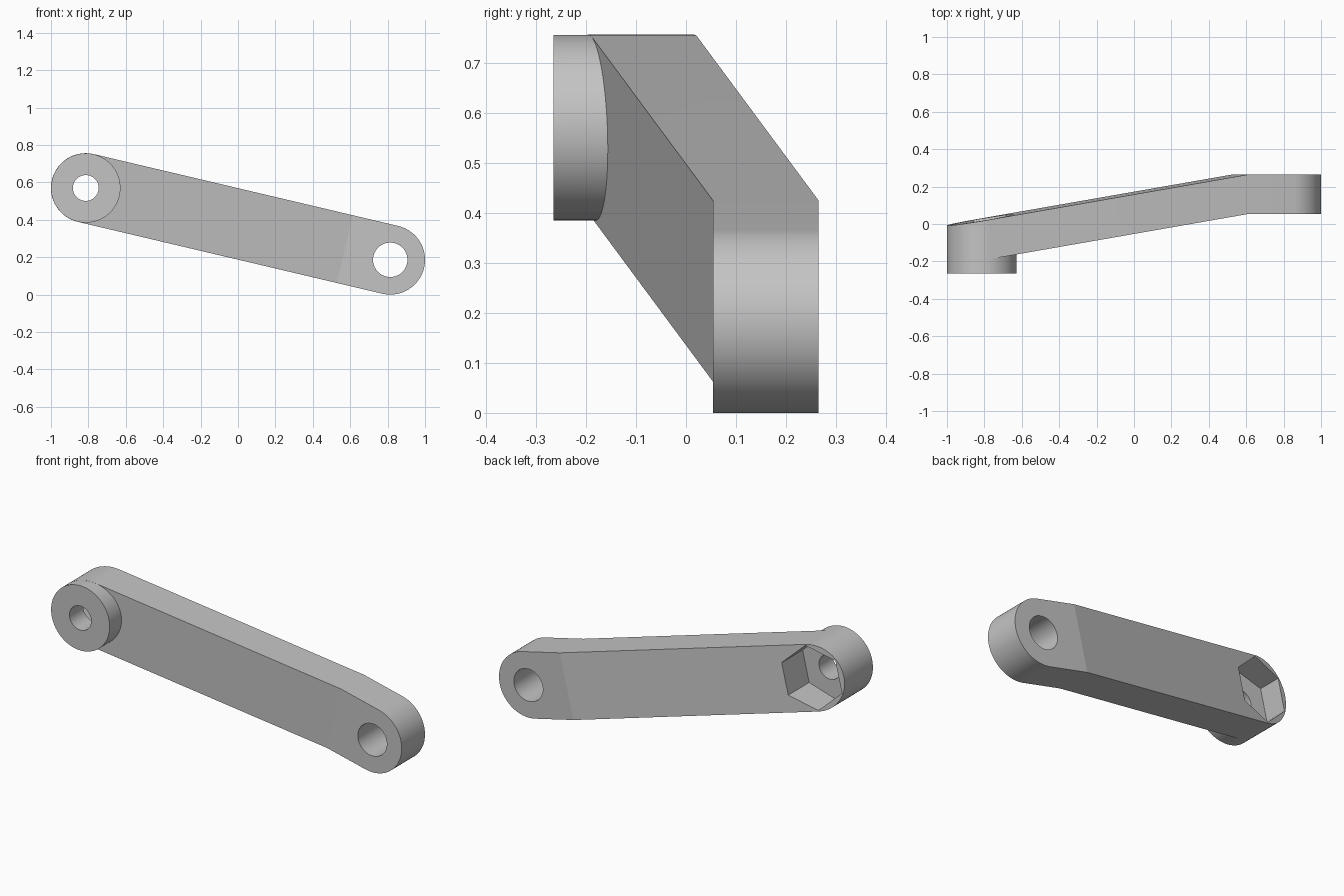
import bpy, bmesh
from math import pi, cos, sin, atan2, hypot
from mathutils import Vector, Matrix

default = bpy.data.objects.get("Cube")
if default:
    bpy.data.objects.remove(default, do_unlink=True)

# Main dimensions
RADIUS = 0.186
HIGH_END = Vector((-0.814, 0, 0.57))
LOW_END = Vector((0.814, 0, RADIUS))
FRONT, BACK = 0.054, 0.265
SLOPE = 0.17
SEGMENTS = 72
span = LOW_END - HIGH_END
LENGTH = span.length
TILT = atan2(-span.z, span.x)
BEND = LENGTH - 0.25      # distance along the arm where it starts to lean

steel = bpy.data.materials.new("grey_metal")
steel.use_nodes = True
colour = (0.55, 0.55, 0.55, 1)
steel.diffuse_color = colour
steel.node_tree.nodes["Principled BSDF"].inputs["Base Color"].default_value = colour


def arc(cx, radius, start, sweep, steps):
    return [(cx + radius * cos(start + sweep * i / steps),
             radius * sin(start + sweep * i / steps)) for i in range(steps + 1)]


def prism(name, outline, y0, y1, bend=False):
    """Extrude an outline, drawn along the arm's axis, from y0 to y1."""
    bm = bmesh.new()
    face = bm.faces.new([bm.verts.new((s, y0, t)) for s, t in outline])
    out = bmesh.ops.extrude_face_region(bm, geom=[face])
    for v in out["geom"]:
        if isinstance(v, bmesh.types.BMVert):
            v.co.y = y1
    if bend:
        bmesh.ops.bisect_plane(bm, geom=bm.verts[:] + bm.edges[:] + bm.faces[:],
                               plane_co=(BEND, 0, 0), plane_no=(1, 0, 0))
        for v in bm.verts:
            v.co.y += SLOPE * min(0, v.co.x - BEND)
    bmesh.ops.recalc_face_normals(bm, faces=bm.faces)
    bm.transform(Matrix.Translation(HIGH_END) @ Matrix.Rotation(TILT, 4, 'Y'))
    mesh = bpy.data.meshes.new(name)
    bm.to_mesh(mesh)
    bm.free()
    mesh.materials.append(steel)
    obj = bpy.data.objects.new(name, mesh)
    bpy.context.collection.objects.link(obj)
    return obj


def disc(name, cx, radius, y0, y1, sides=SEGMENTS, start=0):
    return prism(name, arc(cx, radius, start, 2 * pi, sides)[:-1], y0, y1)


def combine(target, tool, operation):
    mod = target.modifiers.new(tool.name, 'BOOLEAN')
    mod.operation, mod.solver, mod.object = operation, 'EXACT', tool
    bpy.context.view_layer.objects.active = target
    bpy.ops.object.modifier_apply(modifier=mod.name)
    bpy.data.objects.remove(tool, do_unlink=True)


# Bent arm with rounded ends
half = SEGMENTS // 2
outline = arc(LENGTH, RADIUS, -pi / 2, pi, half) + arc(0, RADIUS, pi / 2, pi, half)
arm = prism("crank_arm", outline, FRONT, BACK, bend=True)

# Round boss on the front of the high end
combine(arm, disc("boss", 0, RADIUS - 0.0005, -0.265, -0.06), 'UNION')

# Hexagonal pocket in the back, then the two through holes
combine(arm, disc("hex_pocket", 0, 0.18, -0.14, 0.4, 6, pi / 2), 'DIFFERENCE')
combine(arm, disc("small_hole", 0, 0.069, -0.5, 0.5), 'DIFFERENCE')
combine(arm, disc("large_hole", LENGTH, 0.092, -0.5, 0.5), 'DIFFERENCE')

# Smooth round walls, crisp bend and rims
bpy.ops.object.select_all(action='DESELECT')
arm.select_set(True)
bpy.context.view_layer.objects.active = arm
bpy.ops.object.shade_smooth_by_angle(angle=0.14)
